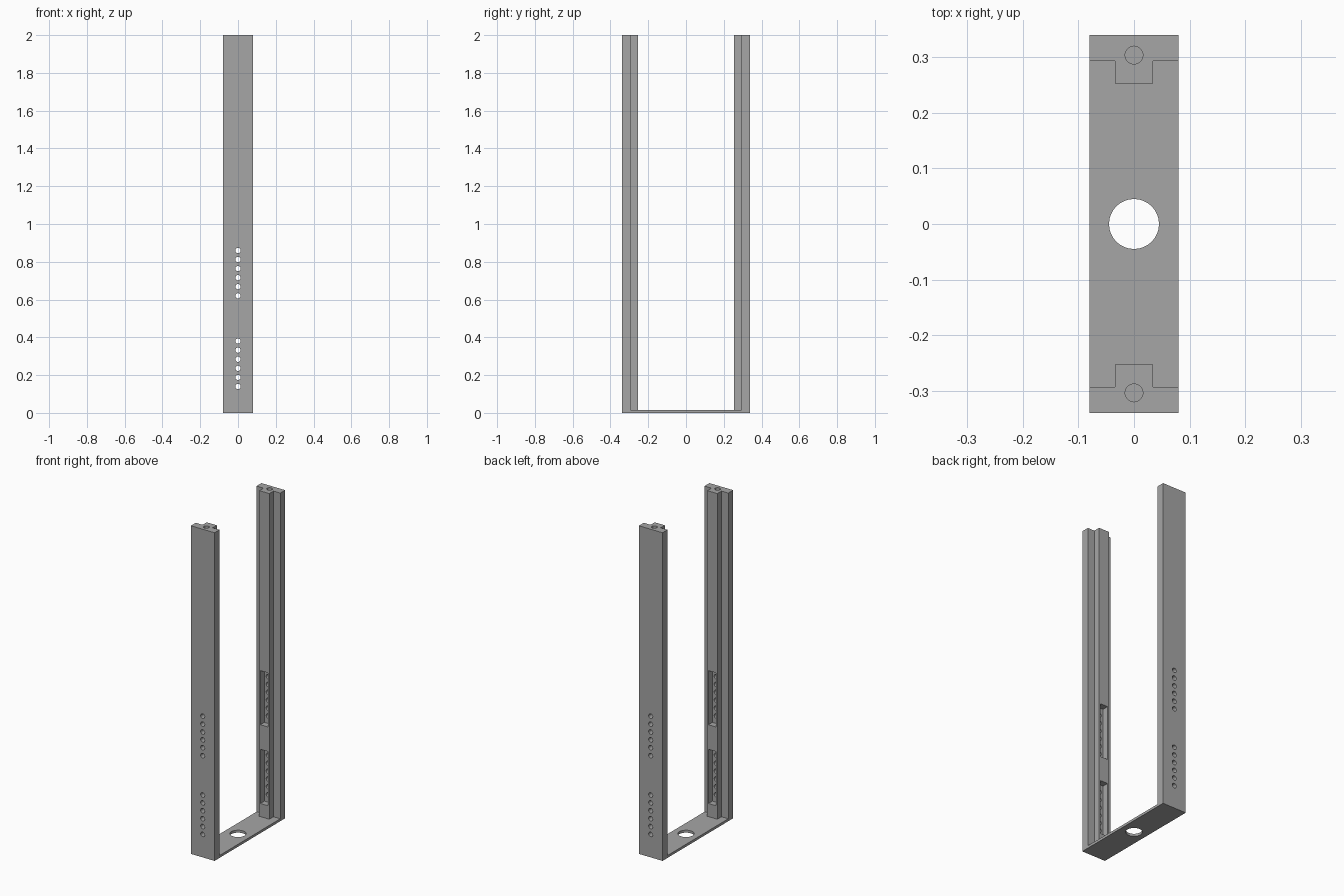
import bpy
import bmesh
from math import pi, radians
from mathutils import Matrix, Vector

if "Cube" in bpy.data.objects:
    bpy.data.objects.remove(bpy.data.objects["Cube"], do_unlink=True)

GREY = (0.38, 0.38, 0.38, 1)
mat = bpy.data.materials.new("mid grey")
mat.use_nodes = True
mat.diffuse_color = GREY
mat.node_tree.nodes["Principled BSDF"].inputs["Base Color"].default_value = GREY

HALF_W, HALF_L, HEIGHT, BASE_T = 0.08, 0.34, 2.0, 0.015
RIB_HALF, STEP_Y, INNER_Y = 0.034, 0.293, 0.253
GROUP_CENTRES = (0.26, 0.74)


def finish(bm, name):
    bmesh.ops.recalc_face_normals(bm, faces=bm.faces)
    mesh = bpy.data.meshes.new(name)
    bm.to_mesh(mesh)
    bm.free()
    mesh.materials.append(mat)
    obj = bpy.data.objects.new(name, mesh)
    bpy.context.collection.objects.link(obj)
    return obj


def add_box(bm, lo, hi):
    lo, hi = Vector(lo), Vector(hi)
    bmesh.ops.create_cube(bm, size=1, matrix=Matrix.Translation((lo + hi) / 2)
                          @ Matrix.Diagonal((*(hi - lo), 1)))


def add_cylinder(bm, centre, radius, depth, lying=False):
    turn = Matrix.Rotation(pi / 2 if lying else 0, 4, 'X')
    bmesh.ops.create_cone(bm, cap_ends=True, segments=32, radius1=radius, radius2=radius,
                          depth=depth, matrix=Matrix.Translation(centre) @ turn)


def cut(obj, cutters):
    """Subtract each cutter, bake the result and remove the cutters."""
    for cutter in cutters:
        cutter.hide_render = True
        mod = obj.modifiers.new("cut", 'BOOLEAN')
        mod.operation, mod.solver, mod.object = 'DIFFERENCE', 'EXACT', cutter
    graph = bpy.context.evaluated_depsgraph_get()
    baked = bpy.data.meshes.new_from_object(obj.evaluated_get(graph))
    obj.modifiers.clear()
    obj.data = baked
    for cutter in cutters:
        bpy.data.objects.remove(cutter, do_unlink=True)
    bpy.ops.object.select_all(action='DESELECT')
    obj.select_set(True)
    bpy.context.view_layer.objects.active = obj
    bpy.ops.object.shade_smooth_by_angle(angle=radians(30))


# Base plate with its central round opening
bm = bmesh.new()
add_box(bm, (-HALF_W, -HALF_L, 0), (HALF_W, HALF_L, BASE_T))
base = finish(bm, "base_plate")
bm = bmesh.new()
add_cylinder(bm, (0, 0, 0), 0.045, 0.2)
cut(base, [finish(bm, "opening_cutter")])

# Upright posts: T-shaped section with a rib facing inward
for name, s in (("front_post", -1), ("back_post", 1)):
    right = [(HALF_W, HALF_L), (HALF_W, STEP_Y), (RIB_HALF, STEP_Y), (RIB_HALF, INNER_Y)]
    outline = right + [(-x, y) for x, y in reversed(right)]
    bm = bmesh.new()
    face = bm.faces.new([bm.verts.new((x, s * y, BASE_T)) for x, y in outline])
    up = bmesh.ops.extrude_face_region(bm, geom=[face])["geom"]
    bmesh.ops.translate(bm, vec=(0, 0, HEIGHT - BASE_T),
                        verts=[v for v in up if isinstance(v, bmesh.types.BMVert)])
    post = finish(bm, name)

    # Two long pockets in the rib, each backed by a row of six holes
    pockets, holes, socket = bmesh.new(), bmesh.new(), bmesh.new()
    for z in GROUP_CENTRES:
        y1, y2 = sorted((s * (INNER_Y - 0.05), s * (INNER_Y + 0.038)))
        add_box(pockets, (-0.026, y1, z - 0.165), (0.026, y2, z + 0.165))
        for i in range(6):
            add_cylinder(holes, (0, s * 0.3, z + (i - 2.5) * 0.048), 0.014, 0.2, lying=True)
    # Round socket in the top end
    add_cylinder(socket, (0, s * 0.304, HEIGHT), 0.016, 0.2)
    cut(post, [finish(pockets, "pocket_cutter"), finish(holes, "hole_cutter"),
               finish(socket, "socket_cutter")])

# Outer feet of the posts sit flush on the base plate, forming one U-shaped frame
